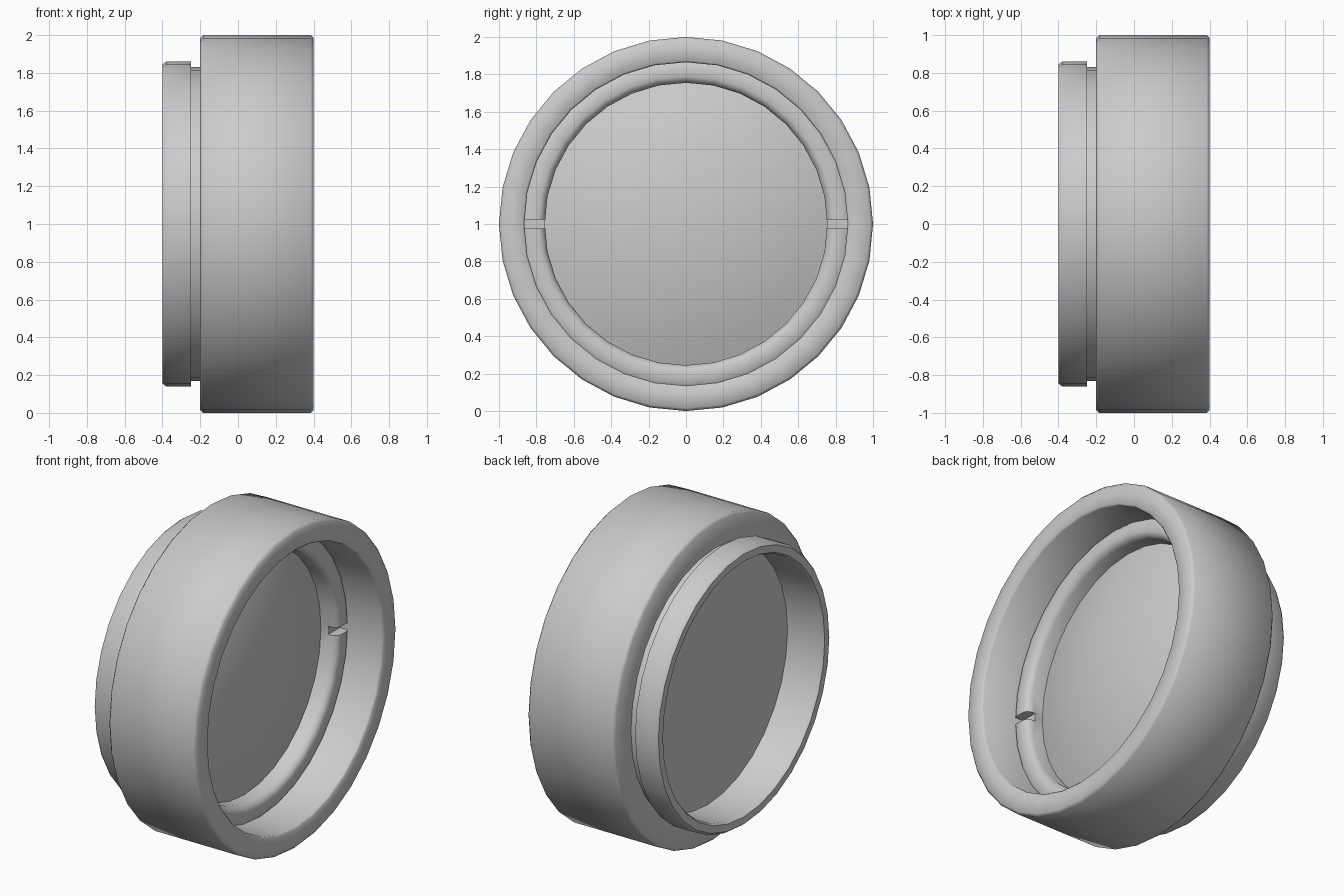
import bpy, bmesh, math

if "Cube" in bpy.data.objects:
    bpy.data.objects.remove(bpy.data.objects["Cube"])

SEG = 32


def revolve(name, profile, closed=True):
    """Spin (x, radius) points around the x axis at z = 1."""
    bm = bmesh.new()
    rings = []
    for x, r in profile:
        if r == 0:
            rings.append([bm.verts.new((x, 0, 1))] * SEG)
        else:
            rings.append([bm.verts.new((x, r * math.cos(2 * math.pi * i / SEG),
                                        1 + r * math.sin(2 * math.pi * i / SEG)))
                          for i in range(SEG)])
    count = len(rings) if closed else len(rings) - 1
    for k in range(count):
        a, b = rings[k], rings[(k + 1) % len(rings)]
        for i in range(SEG):
            j = (i + 1) % SEG
            quad = list(dict.fromkeys((a[i], a[j], b[j], b[i])))
            bm.faces.new(quad)
    bmesh.ops.recalc_face_normals(bm, faces=bm.faces)
    mesh = bpy.data.meshes.new(name)
    bm.to_mesh(mesh)
    bm.free()
    obj = bpy.data.objects.new(name, mesh)
    bpy.context.collection.objects.link(obj)
    return obj


def smooth(obj, angle=32):
    bpy.ops.object.select_all(action='DESELECT')
    obj.select_set(True)
    bpy.context.view_layer.objects.active = obj
    bpy.ops.object.shade_smooth_by_angle(angle=math.radians(angle))


# Housing: wide barrel, undercut groove and narrow rear collar
housing = revolve("housing", [
    (0.385, 1.0), (0.40, 0.985), (0.40, 0.875), (0.39, 0.865),
    (0.0, 0.865), (0.0, 0.79), (-0.385, 0.79), (-0.40, 0.80),
    (-0.40, 0.845), (-0.38, 0.86), (-0.25, 0.86), (-0.25, 0.83),
    (-0.20, 0.83), (-0.20, 0.985), (-0.185, 1.0)])
smooth(housing, 50)

# Retaining ring with a rounded inner lip
ring = revolve("retaining_ring", [
    (-0.02, 0.868), (0.15, 0.868), (0.16, 0.855), (0.16, 0.79),
    (0.15, 0.77), (0.125, 0.755), (-0.02, 0.755)])

# Spanner slots on both sides of the ring
for side in (-1, 1):
    bpy.ops.mesh.primitive_cube_add(size=1, location=(0.16, side * 0.81, 1))
    cutter = bpy.context.object
    cutter.name = "slot_cutter"
    cutter.scale = (0.12, 0.2, 0.05)
    cutter.hide_render = True
    mod = ring.modifiers.new("slot", 'BOOLEAN')
    mod.operation = 'DIFFERENCE'
    mod.solver = 'EXACT'
    mod.object = cutter
    bpy.context.view_layer.objects.active = ring
    bpy.ops.object.modifier_apply(modifier=mod.name)
    bpy.data.objects.remove(cutter)
smooth(ring, 40)

# Lens: flat back, domed front
EDGE, SAG, RAD = 0.045, 0.14, 0.757
sphere = (RAD ** 2 + SAG ** 2) / (2 * SAG)
dome = []
for i in range(9):
    r = RAD * (1 - i / 8)
    dome.append((EDGE + SAG - sphere + math.sqrt(sphere ** 2 - r ** 2), r))
lens = revolve("lens", [(-0.15, 0), (-0.15, 0.792), (-0.01, 0.792), (-0.01, RAD)] + dome,
               closed=False)
smooth(lens, 32)
